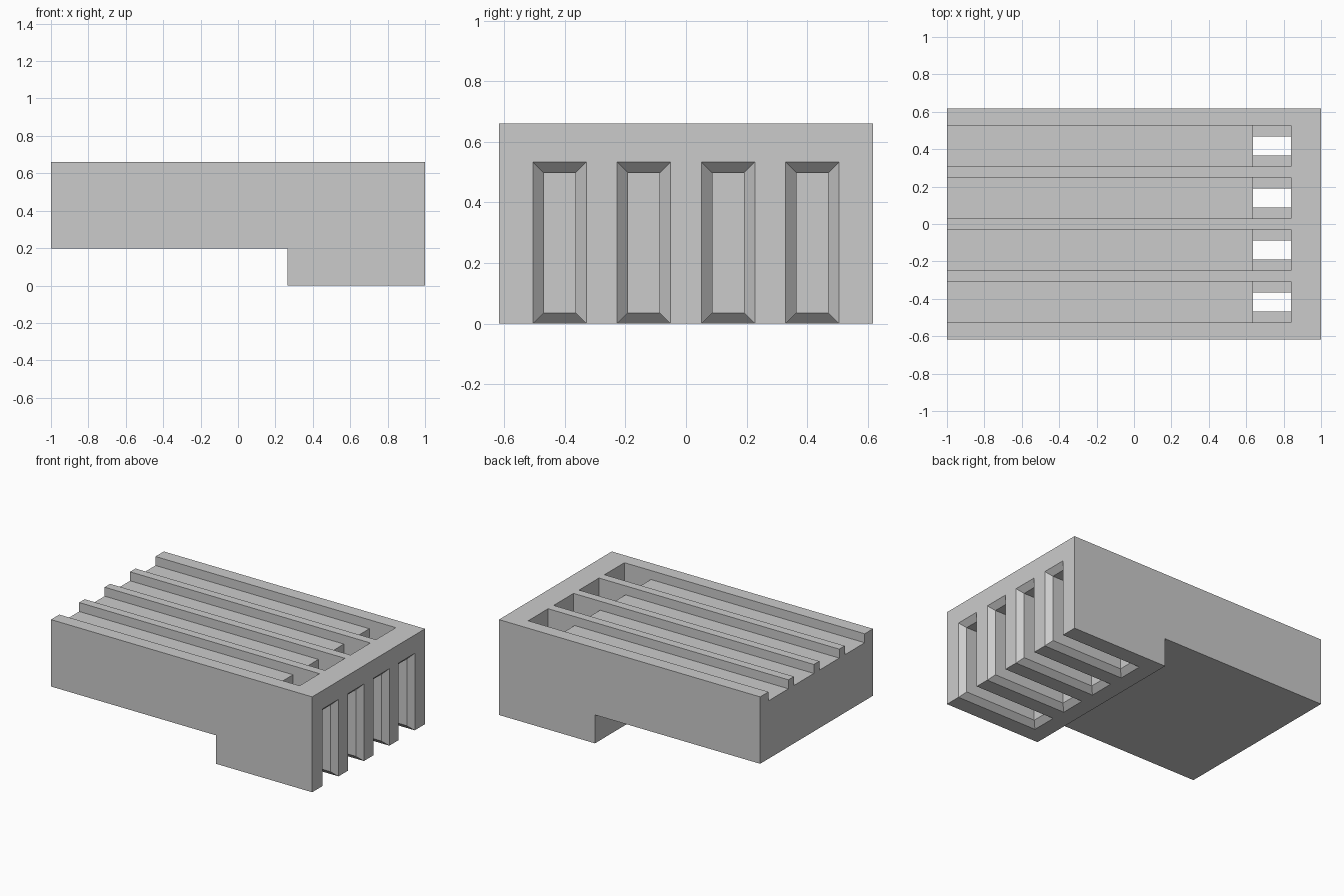
import bpy, bmesh

cube = bpy.data.objects.get("Cube")
if cube:
    bpy.data.objects.remove(cube, do_unlink=True)

grey = bpy.data.materials.new("light grey")
grey.use_nodes = True
grey.diffuse_color = (0.6, 0.6, 0.6, 1)
grey.node_tree.nodes["Principled BSDF"].inputs["Base Color"].default_value = (0.6, 0.6, 0.6, 1)

HALF_Y, TOP, STEP = 0.617, 0.66, 0.197
PITCH, BEVEL = 0.278, 0.036
GROOVE, VENT = 0.109, 0.088                # half widths
CHANNEL = VENT - BEVEL
FLOOR = 0.598                              # groove floor height
SHAFT_0, SHAFT_1 = 0.637, 0.84             # shaft ends along x
VENT_END, VENT_TOP = 0.38, 0.533
CEILING = VENT_TOP - BEVEL

bm = bmesh.new()


def strip(y0, y1, path0, path1=None):
    """Skin between two side-view paths, one at each y."""
    path1 = path1 or path0
    for i in range(len(path0) - 1):
        corners = [(path0[i], y0), (path0[i + 1], y0), (path1[i + 1], y1), (path1[i], y1)]
        points = list(dict.fromkeys((x, y, z) for (x, z), y in corners))
        if len(points) > 2:
            bm.faces.new([bm.verts.new(p) for p in points])


def cap(y, outline):
    """Flat wall across y."""
    points = list(dict.fromkeys(outline))
    bm.faces.new([bm.verts.new((x, y, z)) for x, z in points])


def shell(d):
    """Outside of the body, with the vent edge sunk by d."""
    return [(-1, FLOOR), (-1, STEP), (0.265, STEP), (0.265, 0), (VENT_END, 0),
            (VENT_END + d, d), (1 - d, d), (1 - d, VENT_TOP - d),
            (1, VENT_TOP), (1, TOP), (SHAFT_1, TOP)]


rib_top = [(SHAFT_1, TOP), (-1, TOP), (-1, FLOOR)]
groove = [(SHAFT_1, TOP), (SHAFT_1, CEILING), (SHAFT_0, CEILING),
          (SHAFT_0, FLOOR), (-1, FLOOR)]
channel = [(VENT_END + BEVEL, BEVEL), (1 - BEVEL, BEVEL), (1 - BEVEL, CEILING),
           (SHAFT_1, CEILING), (SHAFT_0, CEILING), (VENT_END + BEVEL, CEILING)]
back_part = shell(BEVEL)[:6] + [channel[5]] + groove[2:]
end_part = groove[:2] + shell(BEVEL)[7:]

# Outer walls
for side in (-HALF_Y, HALF_Y):
    cap(side, shell(0) + rib_top)

# Solid ribs beside and between the grooves
centres = [(i - 1.5) * PITCH for i in range(4)]
starts = [-HALF_Y] + [c + GROOVE for c in centres]
ends = [c - GROOVE for c in centres] + [HALF_Y]
for y0, y1 in zip(starts, ends):
    strip(y0, y1, shell(0) + rib_top)

# Grooves with a shaft into a flared vent, mirrored about each centre
for c in centres:
    for s in (-1, 1):
        g, v, n = (c + s * w for w in (GROOVE, VENT, CHANNEL))
        cap(g, groove + rib_top[1:2])
        strip(g, v, shell(0) + groove)
        strip(v, n, shell(0) + groove, shell(BEVEL) + groove)
        cap(n, channel)
    strip(c - CHANNEL, c + CHANNEL, back_part)
    strip(c - CHANNEL, c + CHANNEL, end_part)

# Weld the skin and merge its flat faces
bmesh.ops.remove_doubles(bm, verts=bm.verts, dist=0.0005)
bmesh.ops.recalc_face_normals(bm, faces=bm.faces)
bmesh.ops.dissolve_limit(bm, angle_limit=0.01, verts=bm.verts, edges=bm.edges)

mesh = bpy.data.meshes.new("vent_block")
bm.to_mesh(mesh)
bm.free()
mesh.materials.append(grey)
block = bpy.data.objects.new("vent_block", mesh)
bpy.context.collection.objects.link(block)
